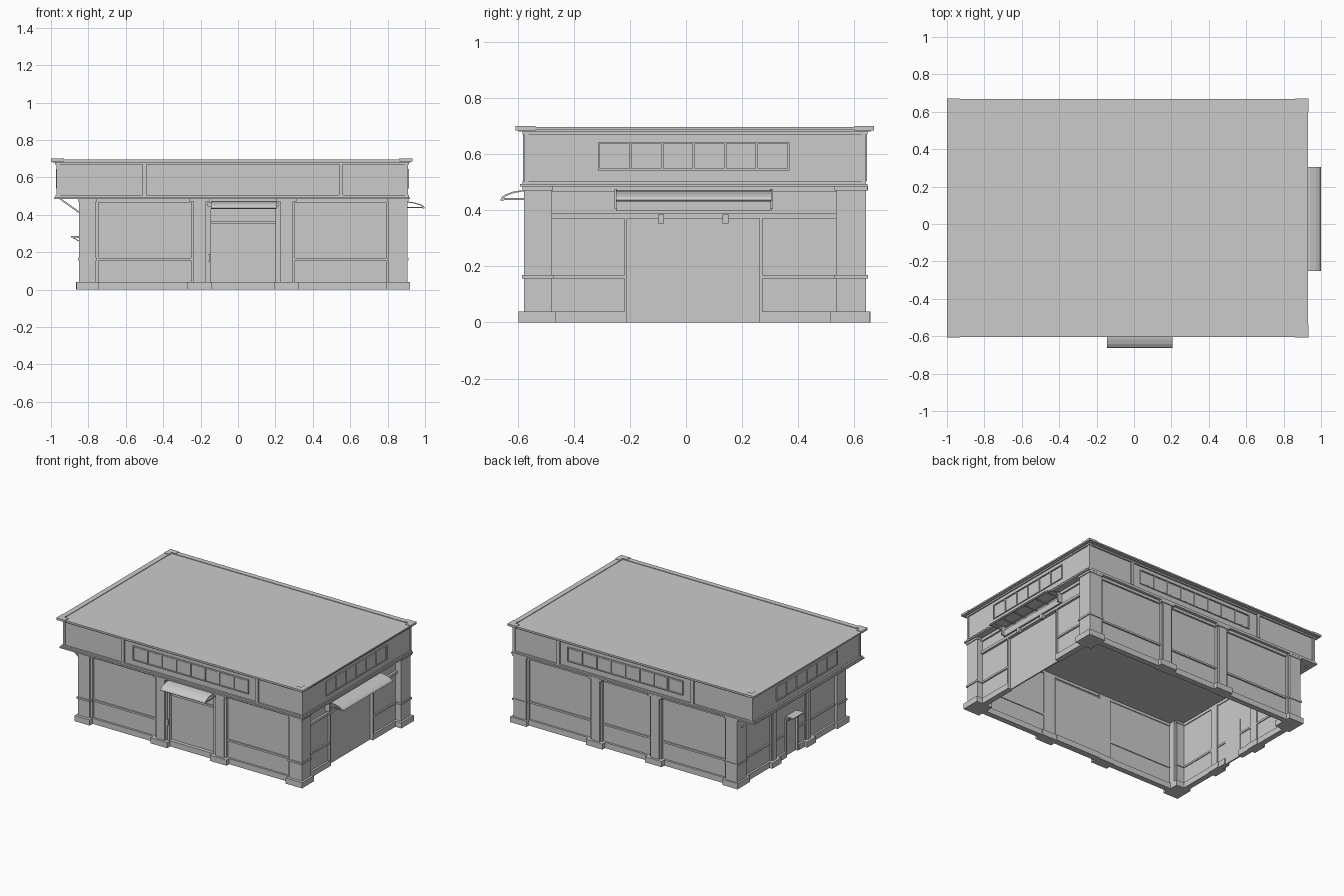
import bpy, bmesh, math
from mathutils import Vector

if "Cube" in bpy.data.objects:
    bpy.data.objects.remove(bpy.data.objects["Cube"])

parts = {}  # part name -> bmesh

def part(name):
    if name not in parts:
        parts[name] = bmesh.new()
    return parts[name]

def box(name, x0, x1, y0, y1, z0, z1):
    bm = part(name)
    vs = bmesh.ops.create_cube(bm, size=1)["verts"]
    for v in vs:
        v.co = Vector(((x0 + x1) / 2 + v.co.x * abs(x1 - x0),
                       (y0 + y1) / 2 + v.co.y * abs(y1 - y0),
                       (z0 + z1) / 2 + v.co.z * abs(z1 - z0)))

# side coordinates: u runs along the wall, d is distance outward from the origin
PLACE = {"front": lambda u, d, z: (u, -d, z), "back": lambda u, d, z: (u, d, z),
         "left": lambda u, d, z: (-d, u, z), "right": lambda u, d, z: (d, u, z)}

def sbox(name, side, u0, u1, d0, d1, z0, z1):
    a, b = PLACE[side](u0, d0, z0), PLACE[side](u1, d1, z1)
    box(name, a[0], b[0], a[1], b[1], z0, z1)

def extrude(name, side, profile, u0, u1):
    """Closed (d, z) profile swept along the wall."""
    bm = part(name)
    rows = [[bm.verts.new(PLACE[side](u, d, z)) for d, z in profile] for u in (u0, u1)]
    n = len(profile)
    fs = [bm.faces.new(rows[0]), bm.faces.new(rows[1])]
    for i in range(n):
        j = (i + 1) % n
        fs.append(bm.faces.new((rows[0][i], rows[0][j], rows[1][j], rows[1][i])))
    bmesh.ops.recalc_face_normals(bm, faces=fs)

# per side: wall plane, pillar face, u extent, upper band face
WALL = {"front": 0.55, "back": 0.615, "left": 0.83, "right": 0.86}
PILLAR = {"front": 0.577, "back": 0.642, "left": 0.85, "right": 0.905}
SPAN = {"front": (-0.84, 0.90), "back": (-0.84, 0.90), "left": (-0.57, 0.635), "right": (-0.57, 0.635)}
BAND = {"front": 0.57, "back": 0.635, "left": 0.965, "right": 0.905}
DOORWAY = {"front": (-0.15, 0.21), "right": (-0.215, 0.27), "left": (-0.06, 0.08)}
MIDS = {"front": ((-0.25, -0.16), (0.215, 0.305)), "back": ((-0.25, -0.16), (0.215, 0.305)),
        "left": ((-0.20, -0.14), (0.19, 0.25)), "right": ()}

# walls, plinths, rails and middle pillars
for s in WALL:
    w, p, (a, b) = WALL[s], PILLAR[s], SPAN[s]
    runs = [(a, b)]
    if s in DOORWAY:
        o = DOORWAY[s]
        runs = [(a, o[0]), (o[1], b)]
        top = {"front": 0.44, "right": 0.37, "left": 0.27}[s]
        sbox("lower_wall", s, o[0], o[1], w - 0.012, w, top, 0.485)
    for u0, u1 in runs:
        sbox("lower_wall", s, u0, u1, w - 0.012, w, 0, 0.485)
        sbox("plinth", s, u0, u1, w - 0.025, w + 0.014, 0, 0.04)
        sbox("wall_rail", s, u0, u1, w - 0.018, w + 0.01, 0.157, 0.17)
    sbox("top_rail", s, a, b, w - 0.018, w + 0.012, 0.465, 0.485)
    for u0, u1 in MIDS[s]:
        sbox("middle_pillar", s, u0 + 0.012, u1 - 0.012, w - 0.02, p, 0, 0.485)
        for e in (u0, u1 - 0.012):
            sbox("pillar_flange", s, e, e + 0.012, w - 0.02, p - 0.01, 0, 0.485)
        sbox("pillar_base", s, u0 - 0.02, u1 + 0.02, w - 0.03, p + 0.016, 0, 0.04)
        sbox("pillar_cap", s, u0 - 0.008, u1 + 0.008, w - 0.02, p + 0.006, 0.47, 0.485)

# corner pillars with base blocks, flanges and rail bands
for x0, x1 in ((-0.85, -0.76), (0.805, 0.905)):
    for y0, y1 in ((-0.577, -0.478), (0.535, 0.642)):
        box("corner_pillar", x0, x1, y0, y1, 0, 0.485)
        box("corner_base", x0 - 0.013, x1 + 0.015, y0 - 0.02, y1 + 0.013, 0, 0.04)
        box("corner_band", x0 - 0.006, x1 + 0.006, y0 - 0.008, y1 + 0.006, 0.157, 0.17)
        box("corner_cap", x0 - 0.006, x1 + 0.006, y0 - 0.006, y1 + 0.004, 0.47, 0.485)
        # flange strips beside the pillars
        fx = x1 if x0 < 0 else x0 - 0.014
        box("corner_flange", fx, fx + 0.014, y0 + 0.012, y1 - 0.012, 0, 0.485)

# upper storey band with trims, corner posts, cornice and roof
box("upper_band", -0.965, 0.905, -0.57, 0.635, 0.485, 0.685)
box("lower_trim", -0.985, 0.92, -0.592, 0.647, 0.484, 0.494)
box("lower_trim", -0.976, 0.913, -0.582, 0.642, 0.494, 0.505)
box("cornice", -0.978, 0.914, -0.582, 0.646, 0.67, 0.68)
box("cornice", -0.992, 0.923, -0.596, 0.66, 0.68, 0.687)
box("roof_deck", -1.0, 0.93, -0.603, 0.667, 0.687, 0.693)
for x0, x1 in ((-1.0, -0.963), (0.893, 0.93)):
    box("roof_edge", x0, x1, -0.603, 0.667, 0.693, 0.697)
for y0, y1 in ((-0.603, -0.567), (0.63, 0.667)):
    box("roof_edge", -0.963, 0.893, y0, y1, 0.693, 0.697)
for x, sx in ((-1.0, 1), (0.932, -1)):
    for y, sy in ((-0.607, 1), (0.67, -1)):
        box("roof_corner_cap", x, x + sx * 0.07, y, y + sy * 0.038, 0.685, 0.70)
        box("roof_corner_cap", x, x + sx * 0.038, y + sy * 0.038, y + sy * 0.07, 0.685, 0.70)
for x in (-0.97, 0.893):
    for y in (-0.576, 0.626):
        box("band_corner_post", x, x + 0.017, y, y + 0.015, 0.505, 0.67)

# window strips in the band: frame, mullions and recessed-looking panes
for s, u0, n in (("front", -0.42, 8), ("back", -0.42, 8), ("left", -0.31, 6), ("right", -0.31, 6)):
    d, step = BAND[s], 0.1125
    u1 = u0 + n * step
    for z in (0.542, 0.638):
        sbox("window_frame", s, u0, u1, d - 0.005, d + 0.008, z, z + 0.006)
    for i in range(n + 1):
        u = u0 + i * step
        sbox("window_frame", s, u - 0.004, u + 0.004, d - 0.005, d + 0.008, 0.542, 0.644)
    for i in range(n):
        u = u0 + i * step
        sbox("window_pane", s, u + 0.008, u1 if i < 0 else u + step - 0.008,
             d - 0.005, d + 0.003, 0.552, 0.634)
    if n == 8:
        for u in (-0.51, 0.54):
            sbox("band_divider", s, u, u + 0.022, d - 0.005, d + 0.01, 0.505, 0.67)

# curved awnings with frame ribs underneath
def awning(side, d, reach, u0, u1):
    top = [(0, 0.472), (0.35, 0.471), (0.6, 0.466), (0.82, 0.457), (0.95, 0.447), (1, 0.437)]
    outer = [(d + t * reach, z) for t, z in top]
    inner = [(d + t * (reach - 0.005), z - 0.005) for t, z in reversed(top)]
    extrude("awning_sheet", side, outer + inner, u0, u1)
    n = max(2, round((u1 - u0) / 0.11))
    for i in range(n + 1):
        u = u0 + (u1 - u0 - 0.006) * i / n
        sbox("awning_rib", side, u, u + 0.006, d, d + reach - 0.006, 0.436, 0.443)
    sbox("awning_rib", side, u0, u1, d + reach - 0.014, d + reach - 0.005, 0.434, 0.442)

awning("front", 0.55, 0.112, -0.145, 0.205)
awning("right", 0.86, 0.14, -0.25, 0.305)
sbox("awning_housing", "front", -0.145, 0.205, 0.545, 0.565, 0.44, 0.48)
sbox("awning_housing", "right", -0.25, 0.305, 0.855, 0.878, 0.397, 0.44)
for u in (-0.255, 0.3):
    sbox("awning_bracket", "right", u, u + 0.01, 0.855, 0.895, 0.405, 0.475)

# front entrance door
sbox("front_door", "front", -0.15, 0.21, 0.525, 0.535, 0.0, 0.45)
sbox("front_door_header", "front", -0.15, 0.21, 0.525, 0.545, 0.355, 0.368)
sbox("front_threshold", "front", -0.15, 0.21, 0.515, 0.56, 0, 0.04)
for u in (-0.16, 0.2):
    sbox("front_door_jamb", "front", u, u + 0.015, 0.525, 0.56, 0.04, 0.445)
sbox("door_control_box", "front", -0.166, -0.15, 0.55, 0.572, 0.15, 0.19)

# garage door: 4 x 3 raised pyramid panels
bm = part("garage_door")
cols, rows, ya, yb, za, zb = 4, 3, -0.205, 0.26, 0.015, 0.362
grid = [[bm.verts.new((0.853, ya + (yb - ya) * i / cols, za + (zb - za) * j / rows))
         for i in range(cols + 1)] for j in range(rows + 1)]
faces = [bm.faces.new((grid[j][i], grid[j][i + 1], grid[j + 1][i + 1], grid[j + 1][i]))
         for j in range(rows) for i in range(cols)]
bmesh.ops.poke(bm, faces=faces, offset=0.016)
sbox("garage_door_backing", "right", -0.21, 0.265, 0.843, 0.852, 0.0, 0.37)
for u in (-0.22, 0.262):
    sbox("garage_door_frame", "right", u, u + 0.01, 0.843, 0.875, 0, 0.37)
sbox("garage_lintel", "right", -0.478, 0.535, 0.85, 0.876, 0.37, 0.388)
for u in (-0.10, 0.13):
    sbox("garage_lamp", "right", u, u + 0.022, 0.87, 0.895, 0.353, 0.385)

# side door with small canopy
sbox("side_door", "left", -0.06, 0.08, 0.815, 0.825, 0, 0.27)
for u in (-0.062, 0.07):
    sbox("side_door_frame", "left", u, u + 0.012, 0.815, 0.84, 0, 0.27)
sbox("side_door_frame", "left", -0.062, 0.082, 0.815, 0.84, 0.255, 0.27)
extrude("side_door_canopy", "left", [(0.83, 0.275), (0.893, 0.28), (0.893, 0.287), (0.83, 0.285)], -0.05, 0.07)
for u in (-0.045, 0.06):
    extrude("canopy_strut", "left", [(0.83, 0.245), (0.89, 0.28), (0.882, 0.28), (0.83, 0.252)], u, u + 0.006)

# diagonal braces under the left overhang
for u in (-0.53, -0.17, 0.22, 0.588):
    extrude("overhang_brace", "left", [(0.845, 0.405), (0.957, 0.485), (0.943, 0.485), (0.845, 0.416)],
            u - 0.006, u + 0.006)

for name, bm in parts.items():
    me = bpy.data.meshes.new(name)
    bm.to_mesh(me)
    bm.free()
    bpy.context.collection.objects.link(bpy.data.objects.new(name, me))
